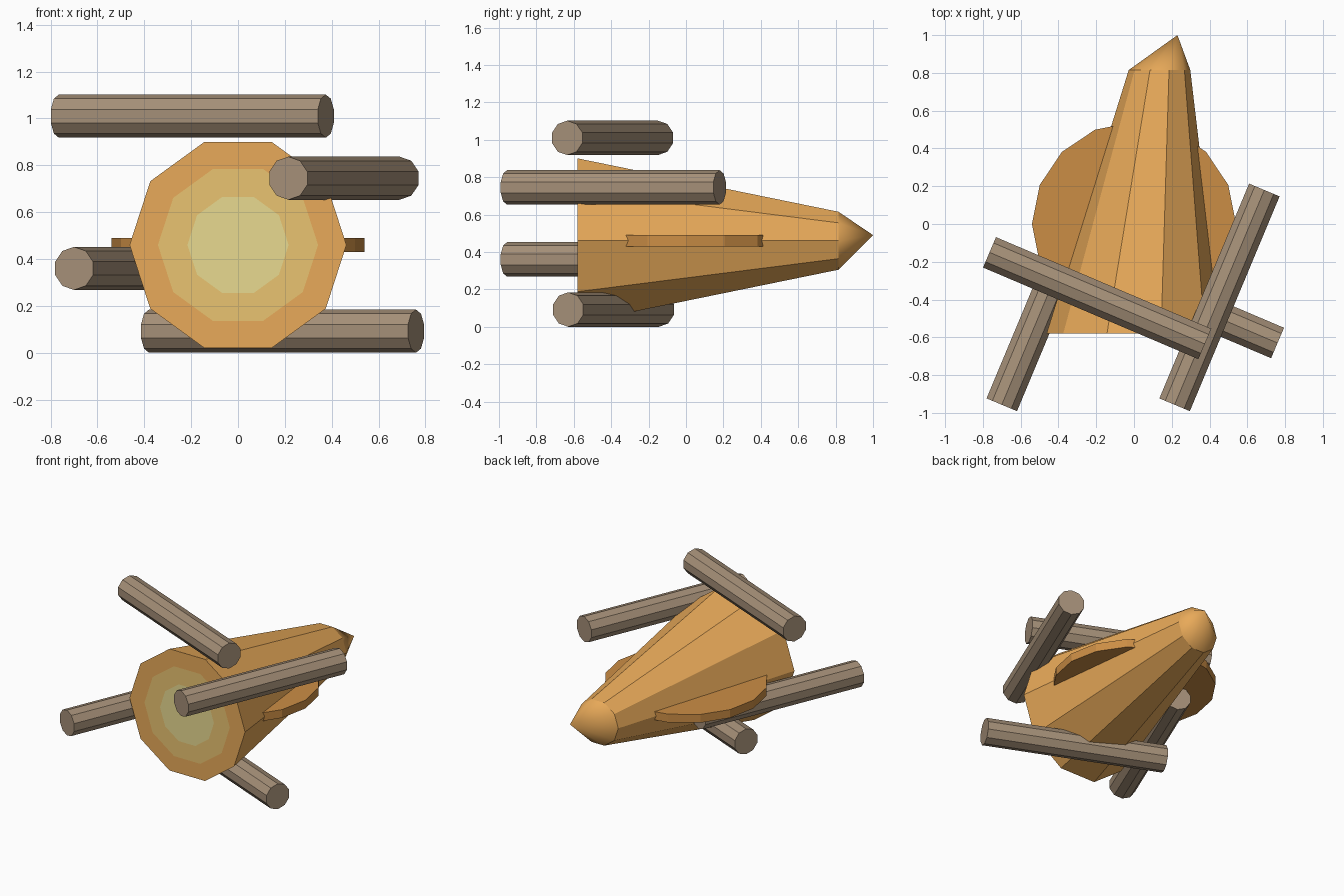
import bpy, bmesh
from math import cos, sin, pi
from mathutils import Vector

if "Cube" in bpy.data.objects:
    bpy.data.objects.remove(bpy.data.objects["Cube"])


def material(name, rgb):
    m = bpy.data.materials.new(name)
    m.diffuse_color = (*rgb, 1)
    m.use_nodes = True
    m.node_tree.nodes["Principled BSDF"].inputs["Base Color"].default_value = m.diffuse_color
    return m


bark = material("bark", (0.38, 0.28, 0.19))
flame = material("flame_orange", (0.81, 0.40, 0.10))
flame_dark = material("flame_dark", (0.60, 0.27, 0.06))
flame_mid = material("flame_mid", (0.82, 0.55, 0.165))
flame_light = material("flame_light", (0.81, 0.70, 0.28))


def finish(bm, name, mat):
    bmesh.ops.recalc_face_normals(bm, faces=bm.faces[:])
    mesh = bpy.data.meshes.new(name)
    bm.to_mesh(mesh)
    bm.free()
    mesh.materials.append(mat)
    ob = bpy.data.objects.new(name, mesh)
    bpy.context.collection.objects.link(ob)
    return ob


def ring(bm, centre, radius, sides=10):
    # polygon ring facing along y
    x, y, z = centre
    return [bm.verts.new((x + radius * cos(2 * pi * i / sides), y,
                          z + radius * sin(2 * pi * i / sides))) for i in range(sides)]


def prism(name, a, b, radius, sides, mat, spin=0.0):
    # straight bar from a to b; spin = 0 puts a corner at the top
    a, b = Vector(a), Vector(b)
    axis = (b - a).normalized()
    up = Vector((0, 0, 1)) if abs(axis.z) < 0.9 else Vector((1, 0, 0))
    side = axis.cross(up)
    bm = bmesh.new()
    ends = []
    for p in (a, b):
        ends.append([bm.verts.new(p + radius * (up * cos(spin + 2 * pi * i / sides)
                                                + side * sin(spin + 2 * pi * i / sides)))
                     for i in range(sides)])
        bm.faces.new(ends[-1])
    for i in range(sides):
        j = (i + 1) % sides
        bm.faces.new((ends[0][i], ends[0][j], ends[1][j], ends[1][i]))
    return finish(bm, name, mat)


# Four crossed logs, two stacked pairs
log_r = 0.092
long_x = Vector((1.14, -0.485, 0))
long_y = Vector((0.475, 1.137, 0))
for name, start, run in (
        ("bottom_log", (-0.38, -0.145, 0.092), long_x),
        ("left_log", (-0.70, -0.957, 0.36), long_y),
        ("right_log", (0.215, -0.957, 0.745), long_y),
        ("top_log", (-0.765, -0.15, 1.01), long_x)):
    prism(name, start, Vector(start) + run, log_r, 10, bark)

# Flame body: wide capped front, skewed taper, pointed tip
bm = bmesh.new()
wide = ring(bm, (0, -0.58, 0.46), 0.463)
narrow = ring(bm, (0.135, 0.815, 0.46), 0.163)
tip = bm.verts.new((0.23, 1.0, 0.49))
bm.faces.new(wide)
for i in range(10):
    j = (i + 1) % 10
    bm.faces.new((wide[i], wide[j], narrow[j], narrow[i]))
    bm.faces.new((narrow[i], narrow[j], tip)).smooth = True
    bm.edges.get((narrow[i], narrow[j])).smooth = False
finish(bm, "flame_body", flame)

# Lighter discs on the front face
for name, y, r, mat in (("flame_middle_disc", -0.582, 0.342, flame_mid),
                        ("flame_core_disc", -0.584, 0.216, flame_light)):
    bm = bmesh.new()
    face = bm.faces.new(ring(bm, (0, y, 0.46), r))
    face.normal_update()
    if face.normal.y > 0:
        face.normal_flip()
    mesh = bpy.data.meshes.new(name)
    bm.to_mesh(mesh)
    bm.free()
    mesh.materials.append(mat)
    bpy.context.collection.objects.link(bpy.data.objects.new(name, mesh))

# Flat round plate through the body
prism("flame_plate", (0, 0, 0.43), (0, 0, 0.49), 0.54, 16, flame_dark)
